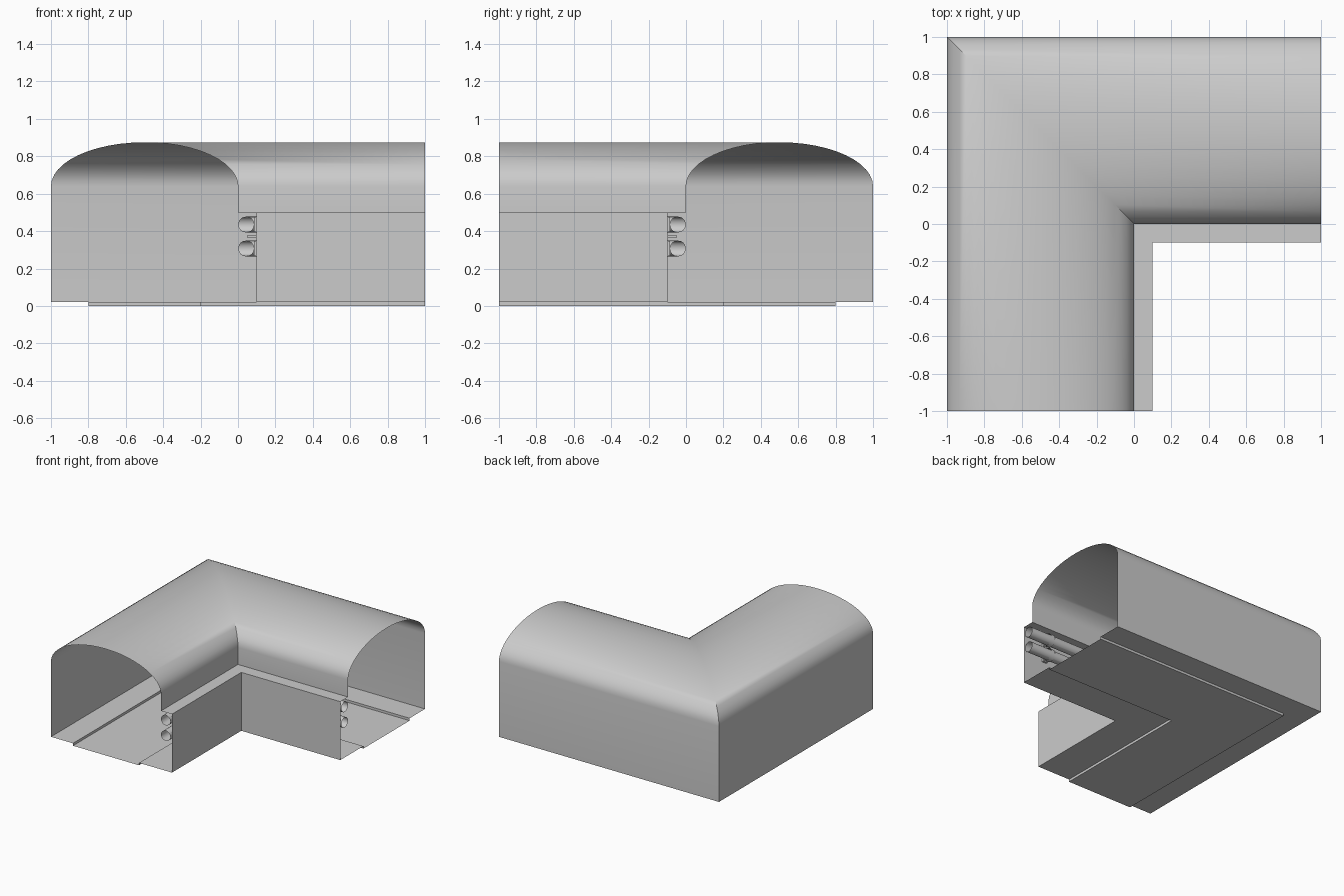
import bpy, bmesh
from math import sin, cos, pi, radians

if "Cube" in bpy.data.objects:
    bpy.data.objects.remove(bpy.data.objects["Cube"])

def build(name, sections, closed=True, caps=False):
    """Skin rows of points into a surface."""
    bm = bmesh.new()
    rows = [[bm.verts.new(p) for p in s] for s in sections]
    n = len(rows[0])
    for a, b in zip(rows, rows[1:]):
        for i in range(n if closed else n - 1):
            j = (i + 1) % n
            bm.faces.new((a[i], a[j], b[j], b[i]))
    if caps:
        bm.faces.new(rows[0])
        bm.faces.new(rows[-1])
    bmesh.ops.recalc_face_normals(bm, faces=bm.faces)
    me = bpy.data.meshes.new(name)
    bm.to_mesh(me)
    bm.free()
    ob = bpy.data.objects.new(name, me)
    bpy.context.collection.objects.link(ob)
    bpy.context.view_layer.objects.active = ob
    ob.select_set(True)
    bpy.ops.object.shade_smooth_by_angle(angle=radians(40))
    ob.select_set(False)
    return ob

def corner_sweep(name, profile):
    """Sweep a (u, z) profile round the mitred L corner."""
    return build(name, [[(u, -1, z) for u, z in profile],
                        [(u, -u, z) for u, z in profile],
                        [(1, -u, z) for u, z in profile]])

def leg_piece(name, profile, start, end, leg, caps=False):
    """Extrude a (u, z) profile along part of one leg."""
    put = (lambda u, s, z: (u, -s, z)) if leg == 0 else (lambda u, s, z: (s, -u, z))
    return build(name, [[put(u, s, z) for u, z in profile] for s in (start, end)], caps=caps)

def circle(u, z, r, n=24):
    return [(u + r * cos(2 * pi * i / n), z + r * sin(2 * pi * i / n)) for i in range(n)]

def box(u0, u1, z0, z1):
    return [(u0, z0), (u1, z0), (u1, z1), (u0, z1)]

# Tunnel shell: vaulted roof, side ledge, walls and sunken floor channel
N = 24
vault = [(-0.5 - 0.5 * cos(pi * i / N), 0.64 + 0.235 * sin(pi * i / N)) for i in range(N + 1)]
shell = vault + [(0, 0.5), (0.1, 0.5), (0.1, 0.02), (-0.2, 0.02),
                 (-0.2, 0), (-0.8, 0), (-0.8, 0.02), (-1, 0.02)]
corner_sweep("tunnel_shell", shell)

# Pair of pipes under the ledge
PU, PZ = 0.043, (0.435, 0.307)
for k, z in enumerate(PZ):
    corner_sweep(f"pipe_{k}", circle(PU, z, 0.042))

# Clamps and brackets holding the pipes to the wall
for leg in (0, 1):
    for s in (0.3, 0.8):
        for k, z in enumerate(PZ):
            tag = f"{leg}_{int(s * 10)}_{k}"
            leg_piece("clamp_" + tag, circle(PU, z, 0.05), s - 0.02, s + 0.02, leg, caps=False)
            leg_piece("clamp_foot_" + tag, box(0.085, 0.1, z - 0.04, z + 0.04),
                      s - 0.02, s + 0.02, leg, caps=True)
        leg_piece(f"bracket_{leg}_{int(s * 10)}", box(0.05, 0.1, 0.362, 0.38),
                  s - 0.02, s + 0.02, leg, caps=True)
